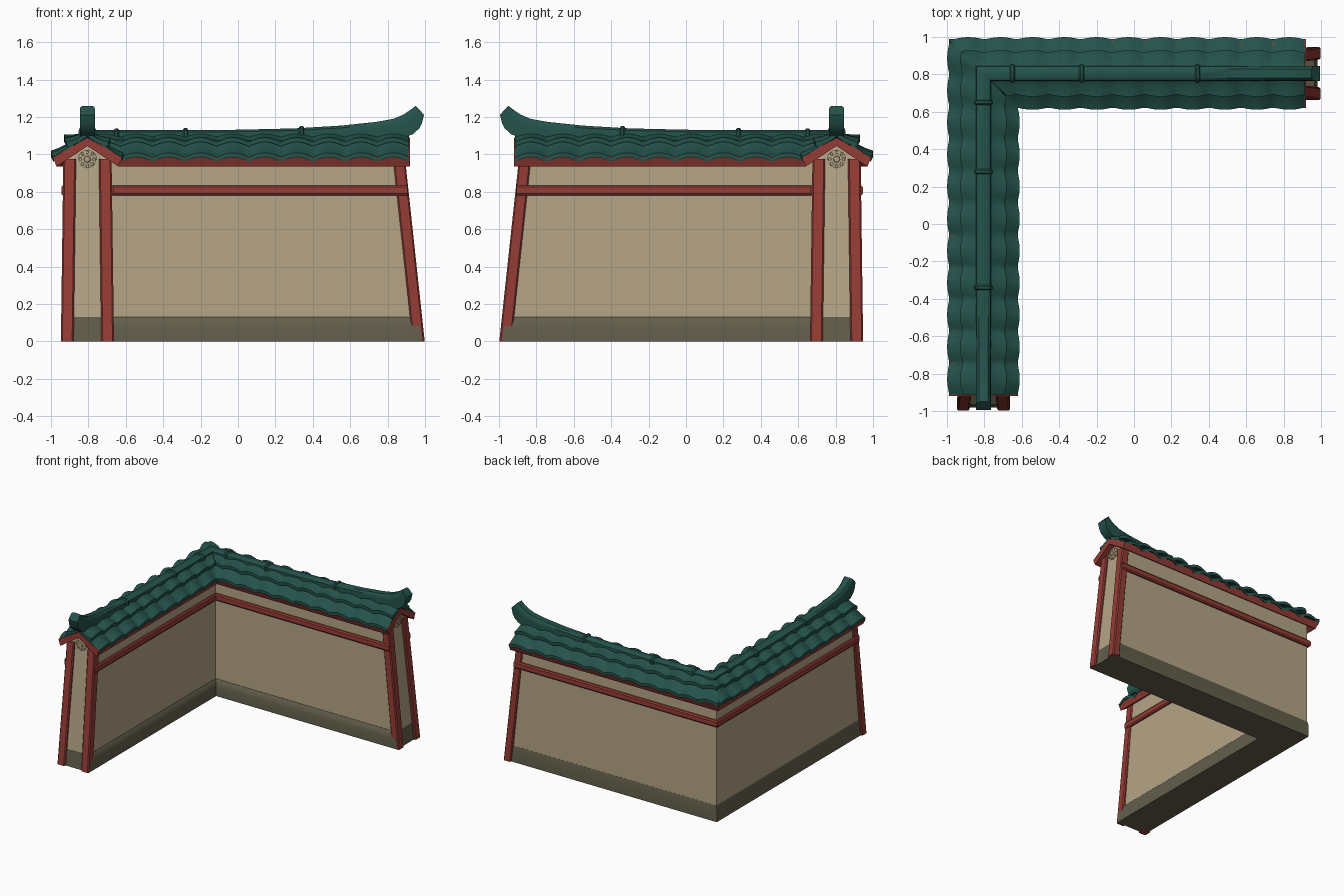
import bpy, bmesh, math
from mathutils import Vector

if "Cube" in bpy.data.objects:
    bpy.data.objects.remove(bpy.data.objects["Cube"])

C = 0.805          # distance of each wall centre line from the origin
END = 0.915        # where the roof stops


def material(name, rgb):
    m = bpy.data.materials.new(name)
    m.diffuse_color = (*rgb, 1)
    m.use_nodes = True
    m.node_tree.nodes["Principled BSDF"].inputs["Base Color"].default_value = m.diffuse_color
    return m


TEAL = material("teal glaze", (0.018, 0.085, 0.070))
RED = material("red paint", (0.30, 0.045, 0.036))
BEIGE = material("beige plaster", (0.46, 0.375, 0.24))
STONE = material("dark stone", (0.125, 0.113, 0.072))


def loft(name, rings, mat, angle=35, cap_start=False):
    """Skin closed rings along the x arm, then repeat mirrored for the y arm."""
    bm = bmesh.new()
    for flip in (False, True):
        vs = [[bm.verts.new((-p[1], -p[0], p[2]) if flip else p) for p in r] for r in rings]
        n = len(rings[0])
        for a, b in zip(vs, vs[1:]):
            for i in range(n):
                j = (i + 1) % n
                bm.faces.new((a[i], a[j], b[j], b[i]))
        bm.faces.new(vs[-1])
        if cap_start:
            bm.faces.new(vs[0])
    if not cap_start:      # weld the mitred corner
        bmesh.ops.remove_doubles(bm, verts=bm.verts, dist=1e-5)
    bmesh.ops.recalc_face_normals(bm, faces=bm.faces)
    me = bpy.data.meshes.new(name)
    bm.to_mesh(me)
    bm.free()
    me.materials.append(mat)
    ob = bpy.data.objects.new(name, me)
    bpy.context.collection.objects.link(ob)
    bpy.ops.object.select_all(action='DESELECT')
    ob.select_set(True)
    bpy.context.view_layer.objects.active = ob
    bpy.ops.object.shade_smooth_by_angle(angle=math.radians(angle))
    return ob


def face_x(z):
    """Leaning front of the end posts."""
    return 1.0 - 0.1075 * z


def sweep(name, profile, end, mat):
    """Mitred run of a (v, z) profile from the corner to the arm's end."""
    loft(name, [[(-C - v, C + v, z) for v, z in profile],
                [(end(z), C + v, z) for v, z in profile]], mat)


# wall body and stone plinth
sweep("wall", [(-.12, .05), (.12, .05), (.12, .98), (0, 1.06), (-.12, .98)],
      lambda z: face_x(z) - .02, BEIGE)
sweep("plinth", [(-.142, 0), (.128, 0), (.128, .10), (.121, .13), (-.121, .13), (-.132, .115), (-.142, .08)],
      lambda z: face_x(z) - .018, STONE)

# red rails and the red roof deck with its gable chevron
for s, label in ((1, "outer"), (-1, "inner")):
    sweep(label + "_rail", [(s * .10, .78), (s * .132, .78), (s * .14, .79), (s * .14, .825),
                            (s * .132, .835), (s * .10, .835)], lambda z: .905, RED)
sweep("roof_deck", [(0, 1.09), (.185, .985), (.165, .935), (0, 1.045), (-.165, .935), (-.185, .985)],
      lambda z: .92, RED)

# leaning end posts, chamfered square section
h, b = .034, .026
SECT = [(-h, -b), (-b, -h), (b, -h), (h, -b), (h, b), (b, h), (-b, h), (-h, b)]
for s, label in ((1, "outer"), (-1, "inner")):
    rings = []
    for z, off in ((0, .108), (.975, .095)):
        rings.append([(face_x(z) - h + dx * .95, C + s * off + dy, z) for dx, dy in SECT])
    loft(label + "_post", rings, RED, cap_start=True)

# gable medallions: disc, raised rim and a ring of studs
def disc(name, cy, cz, r, x0, x1, n=24):
    ring = lambda x, q: [(x, C + cy + q * math.cos(2 * math.pi * i / n),
                          cz + q * math.sin(2 * math.pi * i / n)) for i in range(n)]
    loft(name, [ring(x0, r), ring(x1 - .004, r), ring(x1, r * .85)], BEIGE, cap_start=True)


disc("medallion", 0, .975, .05, .85, .888)
disc("medallion_boss", 0, .975, .018, .85, .895, 12)
for k in range(8):
    a = math.pi * k / 4
    disc("medallion_stud", .037 * math.cos(a), .975 + .037 * math.sin(a), .009, .85, .893, 8)

# scalloped roof tiles: two overlapping courses on each slope
PITCH = 0.1715


def tile_course(name, side, top, bottom, n=120):
    rings = []
    for k in range(n + 1):
        t = k / n
        outer, inner = [], []
        for f in (0, .33, .67, 1):
            v = top[0] + (bottom[0] - top[0]) * f
            z = top[1] + (bottom[1] - top[1]) * f - .008 * math.sin(math.pi * f)
            start = -C - side * v
            x = start + (END - start) * t
            arch = abs(math.sin(math.pi * (END - x) / PITCH)) * (.5 + .5 * f)
            if k == 0:
                arch = .5
            lift = .02 * f * max(0, 1 - t * 8) if side > 0 else 0
            vv = v + (.012 * arch * f if k else .004 * f)
            px = -C - side * vv if k == 0 else x
            outer.append((px, C + side * vv, z + .024 * arch + lift))
            inner.append((px, C + side * vv, z + .024 * arch - .024 + lift))
        rings.append(outer + inner[::-1])
    loft(name, rings, TEAL, 40)


for s, label in ((1, "outer"), (-1, "inner")):
    tile_course(label + "_upper_tiles", s, (.005, 1.115), (.112, 1.066))
    tile_course(label + "_lower_tiles", s, (.075, 1.068), (.182, .985))

# ridge with upswept horn: (top x, top z, bottom x, bottom z)
RIDGE = [(-.3, 1.13, -.3, 1.06), (.0, 1.132, .0, 1.06), (.3, 1.139, .3, 1.065),
         (.55, 1.154, .55, 1.07), (.74, 1.174, .76, 1.08), (.83, 1.19, .88, 1.088),
         (.885, 1.213, .935, 1.108), (.92, 1.237, .968, 1.138), (.937, 1.25, .983, 1.165),
         (.95, 1.26, .995, 1.212)]
OCT = [(-.6, 1), (.6, 1), (.95, .85), (1, .6), (1, 0), (-1, 0), (-1, .6), (-.95, .85)]
W = .04
rings = [[(-C - a * W, C + a * W, 1.06 + q * .07) for a, q in OCT]]
for tx, tz, bx, bz in RIDGE:
    rings.append([(bx + q * (tx - bx), C + a * W, bz + q * (tz - bz)) for a, q in OCT])
loft("ridge", rings, TEAL, 40)

# ridge collars
for cx, top in ((-.65, 1.138), (-.28, 1.141), (.34, 1.151)):
    rings = [[(cx + d, C + a * (W + g), 1.05 + q * (top + g - .008 - 1.05)) for a, q in OCT]
             for d, g in ((-.014, .001), (-.007, .008), (.007, .008), (.014, .001))]
    loft("ridge_collar", rings, TEAL, 40, cap_start=True)
